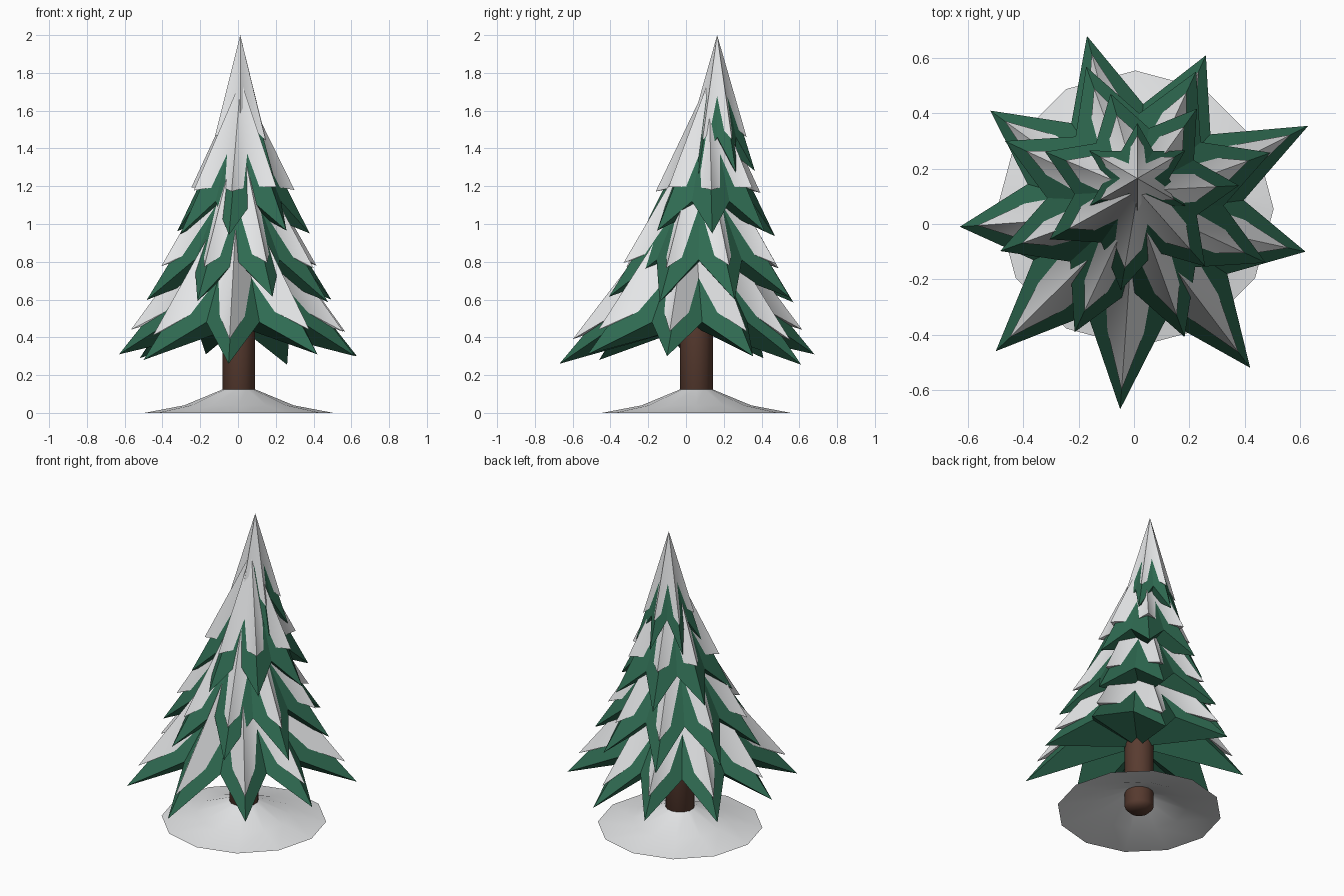
import bpy, bmesh, math

if "Cube" in bpy.data.objects:
    bpy.data.objects.remove(bpy.data.objects["Cube"], do_unlink=True)


def material(name, rgb):
    mat = bpy.data.materials.new(name)
    mat.use_nodes = True
    mat.diffuse_color = (*rgb, 1)
    bsdf = mat.node_tree.nodes["Principled BSDF"]
    bsdf.inputs["Base Color"].default_value = (*rgb, 1)
    bsdf.inputs["Roughness"].default_value = 0.9
    return mat


GREEN = material("needle green", (0.028, 0.145, 0.083))
SNOW = material("snow white", (0.78, 0.79, 0.8))
BARK = material("bark brown", (0.1, 0.045, 0.03))


def finish(bm, name, mat, smooth_angle=None, recalc=True):
    if recalc:
        bmesh.ops.recalc_face_normals(bm, faces=bm.faces)
    mesh = bpy.data.meshes.new(name)
    bm.to_mesh(mesh)
    bm.free()
    mesh.materials.append(mat)
    obj = bpy.data.objects.new(name, mesh)
    bpy.context.collection.objects.link(obj)
    if smooth_angle:
        bpy.ops.object.select_all(action="DESELECT")
        obj.select_set(True)
        bpy.context.view_layer.objects.active = obj
        bpy.ops.object.shade_smooth_by_angle(angle=math.radians(smooth_angle))
    return obj


def lathe(name, centre, profile, sides, mat, angle, cap=False):
    """Rings of (radius, height) around a vertical axis."""
    bm = bmesh.new()
    rings = []
    for r, z in profile:
        turn = [math.tau * i / sides + math.pi / 2 for i in range(sides)]
        rings.append([bm.verts.new((centre[0] + r * math.cos(a),
                                    centre[1] + r * math.sin(a), z)) for a in turn])
    for low, high in zip(rings, rings[1:]):
        for i in range(sides):
            j = (i + 1) % sides
            bm.faces.new((low[i], low[j], high[j], high[i]))
    if cap:
        bm.faces.new(rings[0])
        bm.faces.new(rings[-1])
    return finish(bm, name, mat, angle, recalc=cap)


def star_cone(name, centre, tips, valley, apex_z, under_z, mat, angle=None):
    """Pointed cone with a star-shaped hem; valley is (radius, height)."""
    cx, cy = centre
    bm = bmesh.new()
    apex = bm.verts.new((cx, cy, apex_z))
    under = bm.verts.new((cx, cy, under_z))
    hem = []
    for i, tip in enumerate(tips):
        nxt = tips[(i + 1) % len(tips)]
        a = math.atan2(tip[1] - cy, tip[0] - cx)
        b = math.atan2(nxt[1] - cy, nxt[0] - cx)
        mid = a + ((b - a) % math.tau) / 2
        hem.append(bm.verts.new(tip))
        hem.append(bm.verts.new((cx + valley[0] * math.cos(mid),
                                 cy + valley[0] * math.sin(mid), valley[1])))
    for a, b in zip(hem, hem[1:] + hem[:1]):
        bm.faces.new((a, b, apex))
        bm.faces.new((b, a, under))
    return finish(bm, name, mat, angle)


def ring_tips(centre, count, phase, radius, z):
    """Evenly spread branch tips with slightly uneven droop."""
    tips = []
    for i in range(count):
        a = math.radians(phase) + math.tau * i / count
        tips.append((centre[0] + radius * math.cos(a),
                     centre[1] + radius * math.sin(a),
                     z + 0.015 * math.sin(i * 2.4)))
    return tips


def tier(name, centre, tips, valley, apex_z, snow_reach, snow_lift, snow_valley, snow_apex):
    star_cone(name + "_branches", centre, tips, valley, apex_z, valley[1] - 0.02, GREEN)
    caps = [(centre[0] + (x - centre[0]) * snow_reach,
             centre[1] + (y - centre[1]) * snow_reach, z + snow_lift) for x, y, z in tips]
    star_cone(name + "_snow", centre, caps, snow_valley, snow_apex,
              snow_valley[1] + 0.03, SNOW, 75)


# Ground snow and trunk
BASE = (0.005, 0.055)
lathe("snow_mound", BASE, [(0.5, 0), (0.29, 0.04), (0.085, 0.125)], 12, SNOW, 60)
lathe("trunk", BASE, [(0.06, 0), (0.088, 0.03), (0.088, 0.52)], 14, BARK, 50, cap=True)

# Lowest branches have individually placed tips
low_tips = [(0.63, 0.355, 0.3), (0.26, 0.61, 0.255), (-0.17, 0.68, 0.31),
            (-0.52, 0.41, 0.29), (-0.63, -0.01, 0.31), (-0.5, -0.46, 0.28),
            (-0.05, -0.67, 0.26), (0.42, -0.52, 0.31), (0.62, -0.1, 0.3)]
tier("low_tier", (0.0, 0.035), low_tips, (0.4, 0.48), 1.1, 0.9, 0.13, (0.31, 0.59), 1.22)

# Upper tiers drift backward with the lean of the tree
c = (0.005, 0.08)
tier("middle_tier", c, ring_tips(c, 8, 20, 0.52, 0.6), (0.32, 0.81), 1.4,
     0.84, 0.18, (0.25, 0.885), 1.5)
c = (0.015, 0.12)
tier("upper_tier", c, ring_tips(c, 7, 3, 0.365, 0.95), (0.23, 1.12), 1.67,
     0.78, 0.23, (0.18, 1.2), 1.76)
c = (0.012, 0.165)
tier("top_tier", c, ring_tips(c, 6, 30, 0.2, 1.27), (0.115, 1.46), 1.93,
     0.78, 0.18, (0.09, 1.53), 2.0)
